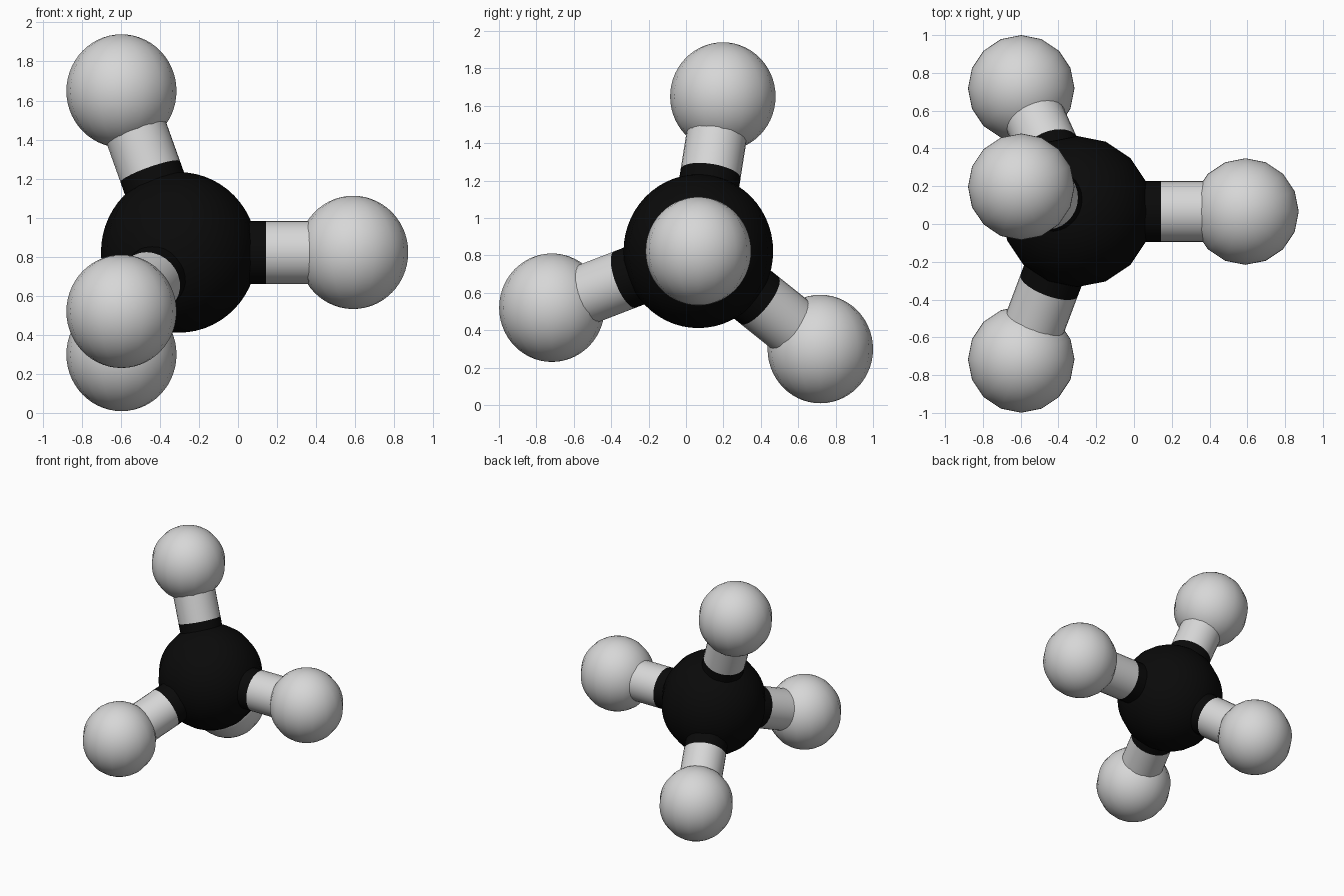
import bpy
from math import radians
from mathutils import Vector

if "Cube" in bpy.data.objects:
    bpy.data.objects.remove(bpy.data.objects["Cube"])


def material(name, value):
    m = bpy.data.materials.new(name)
    m.diffuse_color = (value, value, value, 1)
    m.use_nodes = True
    m.node_tree.nodes["Principled BSDF"].inputs["Base Color"].default_value = m.diffuse_color
    return m


black = material("black", 0.003)
white = material("light_grey", 0.68)


def finish(name, mat):
    ob = bpy.context.object
    ob.name = name
    ob.data.materials.append(mat)
    bpy.ops.object.shade_smooth_by_angle(angle=radians(40))
    return ob


def ball(name, centre, width, height, mat):
    # slightly tall sphere with few segments around and many rings
    bpy.ops.mesh.primitive_uv_sphere_add(segments=16, ring_count=28, radius=1, location=centre)
    ob = finish(name, mat)
    ob.scale = (width, width, height)


def rod(name, start, end, mat):
    axis = end - start
    bpy.ops.mesh.primitive_cylinder_add(vertices=28, radius=0.162, depth=axis.length,
                                        location=(start + end) / 2)
    ob = finish(name, mat)
    ob.rotation_euler = axis.to_track_quat('Z', 'Y').to_euler()


# large dark centre ball
core = Vector((-0.302, 0.066, 0.822))
ball("centre_ball", core, 0.4, 0.411, black)

# four outer balls, each joined by a half dark, half light rod
outer = {
    "right": (0.59, 0.066, 0.822),
    "upper": (-0.597, 0.197, 1.649),
    "front": (-0.597, -0.717, 0.52),
    "back": (-0.597, 0.718, 0.299),
}
for side, pos in outer.items():
    tip = Vector(pos)
    middle = (core + tip) / 2
    ball(side + "_ball", tip, 0.282, 0.29, white)
    rod(side + "_inner_rod", core, middle, black)
    rod(side + "_outer_rod", middle, tip, white)
